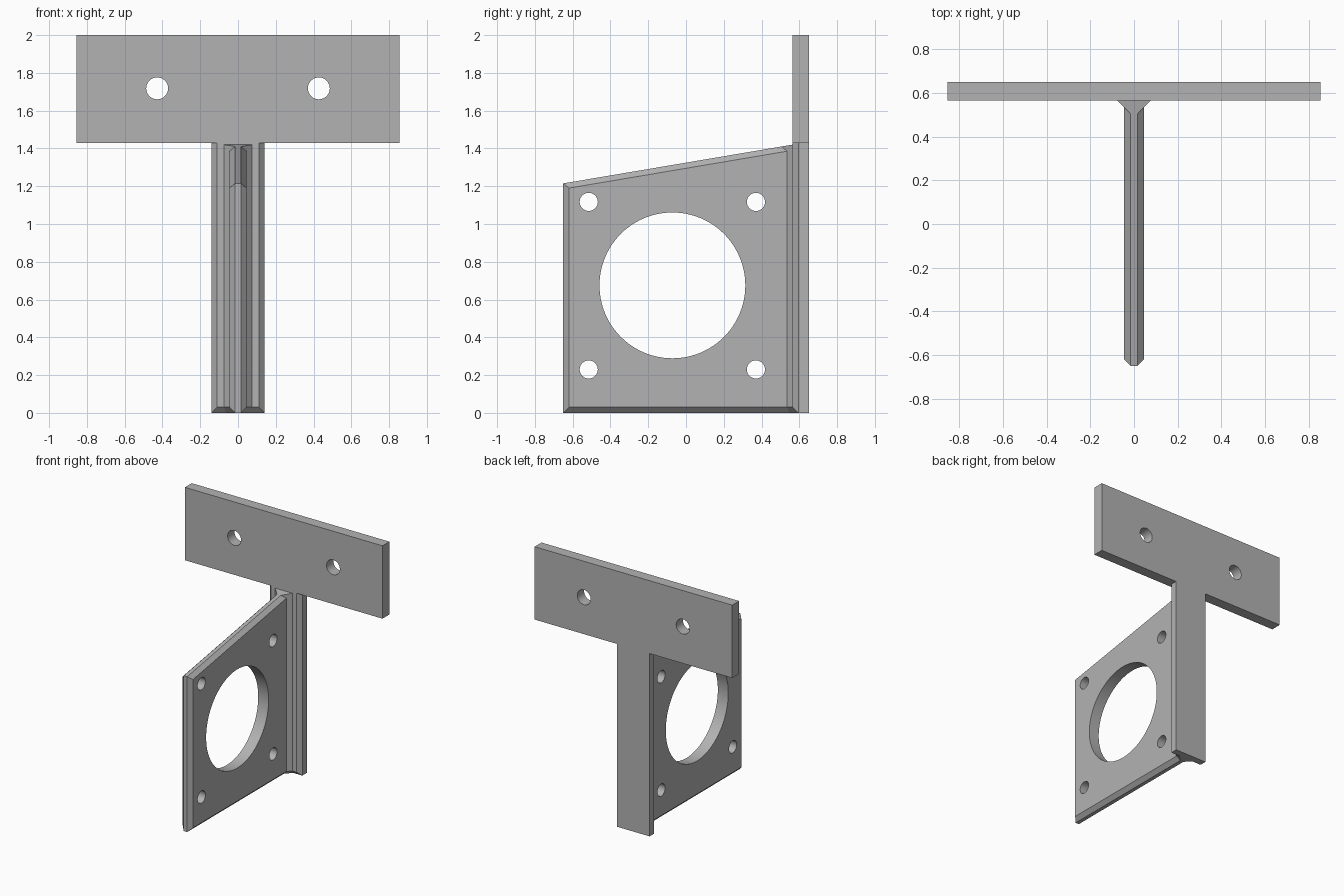
import bpy, bmesh, math
from mathutils import Vector

cube = bpy.data.objects.get("Cube")
if cube:
    bpy.data.objects.remove(cube, do_unlink=True)

grey = bpy.data.materials.new("plain_grey")
grey.use_nodes = True
grey.diffuse_color = (0.45, 0.45, 0.45, 1)
bsdf = next(n for n in grey.node_tree.nodes if n.type == "BSDF_PRINCIPLED")
bsdf.inputs["Base Color"].default_value = grey.diffuse_color

BACK, FACE, NOSE = 0.65, 0.565, -0.65   # depth positions
NECK, TOP = 1.43, 2.0                   # heights
BEV = 0.03                              # chamfer size
HALF = 0.045                            # half thickness of the web
SLOPE = 0.169


def slope_z(y):
    return 1.215 + SLOPE * (y - NOSE)


def loft(name, loops, cuts=()):
    """Skin matching point loops, cap the ends, then trim with (point, normal) planes."""
    bm = bmesh.new()
    rings = [[bm.verts.new(p) for p in loop] for loop in loops]
    n = len(rings[0])
    for a, b in zip(rings, rings[1:]):
        for i in range(n):
            j = (i + 1) % n
            bm.faces.new((a[i], a[j], b[j], b[i]))
    bm.faces.new(rings[0])
    bm.faces.new(rings[-1])
    for point, normal in cuts:
        bmesh.ops.bisect_plane(bm, geom=bm.verts[:] + bm.edges[:] + bm.faces[:], dist=1e-5,
                               plane_co=point, plane_no=Vector(normal).normalized(),
                               clear_outer=True)
        rim = [e for e in bm.edges if e.is_boundary]
        bmesh.ops.holes_fill(bm, edges=rim, sides=0)
    bmesh.ops.recalc_face_normals(bm, faces=bm.faces[:])
    mesh = bpy.data.meshes.new(name)
    bm.to_mesh(mesh)
    bm.free()
    mesh.materials.append(grey)
    obj = bpy.data.objects.new(name, mesh)
    bpy.context.collection.objects.link(obj)
    return obj


def prism(name, half_section, z0, z1, cuts=()):
    """Upright prism from the +x half of a section, mirrored in x."""
    section = half_section + [(-x, y) for x, y in reversed(half_section)]
    return loft(name, [[(x, y, z) for x, y in section] for z in (z0, z1)], cuts)


def drill(obj, centre, radius, axis, sides=32):
    """Cut a round hole through obj along x or y."""
    turn = (0, math.pi / 2, 0) if axis == "x" else (math.pi / 2, 0, 0)
    bpy.ops.mesh.primitive_cylinder_add(vertices=sides, radius=radius, depth=0.4,
                                        location=centre, rotation=turn)
    cutter = bpy.context.object
    cutter.name = "hole_cutter"
    cutter.hide_render = True
    cutter.data.materials.append(grey)
    mod = obj.modifiers.new("hole", "BOOLEAN")
    mod.operation, mod.solver, mod.object = "DIFFERENCE", "EXACT", cutter
    bpy.ops.object.select_all(action="DESELECT")
    bpy.context.view_layer.objects.active = obj
    obj.select_set(True)
    bpy.ops.object.modifier_apply(modifier=mod.name)
    bpy.data.objects.remove(cutter, do_unlink=True)


# Wide mounting plate with two screw holes
plate = prism("mounting_plate", [(0.855, FACE), (0.855, BACK)], NECK, TOP)
for side in (-1, 1):
    drill(plate, (side * 0.428, 0.6, 1.718), 0.058, "y")

# Upright spine, chamfered on its front corners and front bottom edge
spine = prism("spine", [(0.14 - BEV, FACE), (0.14, FACE + BEV), (0.14, BACK)], 0, NECK,
              [((0, FACE, BEV), (0, -1, -1))])


# Web with chamfered edges and a sloping top
def web_loop(x, inset):
    front, back = NOSE + inset, FACE + BEV
    return [(x, front, inset), (x, back, inset),
            (x, back, slope_z(back) - inset), (x, front, slope_z(front) - inset)]


web = loft("web", [web_loop(-HALF, BEV), web_loop(BEV - HALF, 0),
                   web_loop(HALF - BEV, 0), web_loop(HALF, BEV)])
drill(web, (0, -0.072, 0.675), 0.386, "x", 96)
for y in (-0.515, 0.37):
    for z in (0.23, 1.117):
        drill(web, (0, y, z), 0.048, "x")

# Corner gusset joining the web to the spine
inner = HALF - BEV
gusset = prism("corner_gusset",
               [(inner, FACE - 2 * BEV), (HALF + BEV, FACE), (HALF + BEV, FACE + BEV)], 0, NECK,
               [((0, FACE, slope_z(FACE)), (0, -SLOPE, 1))] +
               [((s * HALF, FACE - BEV, BEV), (s, -1, -math.sqrt(2))) for s in (-1, 1)])

# Smooth hole walls, crisp edges elsewhere
bpy.ops.object.select_all(action="DESELECT")
for obj in (plate, spine, web, gusset):
    obj.select_set(True)
bpy.context.view_layer.objects.active = web
bpy.ops.object.shade_smooth_by_angle(angle=math.radians(30))
